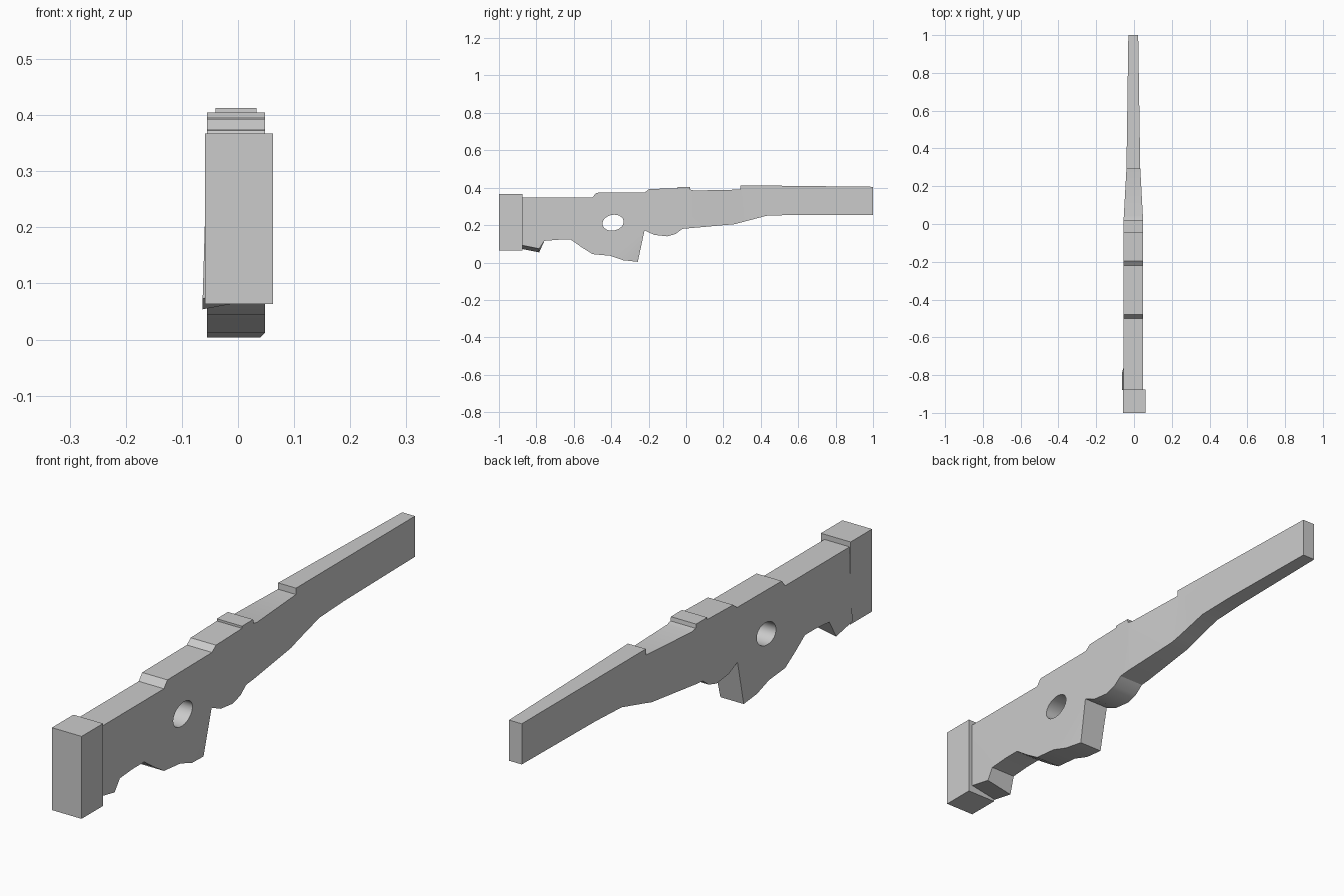
import bpy, bmesh, math
from mathutils import Vector

if "Cube" in bpy.data.objects:
    bpy.data.objects.remove(bpy.data.objects["Cube"])

grey = bpy.data.materials.new("plain grey")
grey.diffuse_color = (0.6, 0.6, 0.6, 1)
grey.use_nodes = True
grey.node_tree.nodes["Principled BSDF"].inputs["Base Color"].default_value = grey.diffuse_color


def finish(bm, name):
    bmesh.ops.recalc_face_normals(bm, faces=bm.faces)
    me = bpy.data.meshes.new(name)
    bm.to_mesh(me)
    bm.free()
    me.materials.append(grey)
    ob = bpy.data.objects.new(name, me)
    bpy.context.collection.objects.link(ob)
    return ob


def slab(points, x0, x1):
    """Side outline (y, z) pulled along x."""
    bm = bmesh.new()
    face = bm.faces.new([bm.verts.new((x0, y, z)) for y, z in points])
    new = bmesh.ops.extrude_face_region(bm, geom=[face])["geom"]
    for v in new:
        if isinstance(v, bmesh.types.BMVert):
            v.co.x = x1
    return bm


def lerp_table(table, y):
    for (a, l0, r0), (b, l1, r1) in zip(table, table[1:]):
        if y <= b:
            t = max(0, (y - a) / (b - a))
            return l0 + t * (l1 - l0), r0 + t * (r1 - r0)
    return table[-1][1:]


# Main body: side outline, top edge then underside
outline = [(-0.88, 0.348), (-0.5, 0.348), (-0.48, 0.373), (-0.22, 0.375), (-0.197, 0.393),
           (-0.045, 0.397), (-0.045, 0.405), (0.02, 0.405), (0.022, 0.39), (0.045, 0.385),
           (0.29, 0.39), (0.291, 0.413), (1.0, 0.405), (1.0, 0.255), (0.58, 0.255), (0.43, 0.25),
           (0.26, 0.205), (-0.02, 0.18), (-0.055, 0.153), (-0.1, 0.14), (-0.17, 0.148),
           (-0.222, 0.172), (-0.258, 0.004), (-0.335, 0.012), (-0.405, 0.036), (-0.5, 0.045),
           (-0.56, 0.083), (-0.615, 0.122), (-0.68, 0.122), (-0.757, 0.116), (-0.785, 0.064),
           (-0.88, 0.083)]
bm = slab(outline, -1, 1)
for y in (0.0225, 0.295):
    bmesh.ops.bisect_plane(bm, geom=bm.verts[:] + bm.edges[:] + bm.faces[:],
                           plane_co=(0, y, 0), plane_no=(0, 1, 0))
# Taper the thickness toward the thin end
widths = [(-1, -0.055, 0.048), (0.0225, -0.055, 0.048),
          (0.295, -0.04, 0.033), (1.0, -0.03, 0.022)]
for v in bm.verts:
    left, right = lerp_table(widths, v.co.y)
    side = v.co.x
    v.co.x = left if side < 0 else right
    # Skewed underside of the small front tooth
    if v.co.y < -0.77 and v.co.z < 0.1:
        v.co.z += 0.01 if side > 0 else -0.01
        v.co.x += -0.008 if side < 0 else -0.002
    # Lower lobe narrows a little on one side
    if -0.3 < v.co.y < -0.25 and v.co.z < 0.02 and side > 0:
        v.co.x = 0.04
bmesh.ops.triangulate(bm, faces=[f for f in bm.faces if abs(f.normal.x) > 0.7 or len(f.verts) > 4])
body = finish(bm, "body")

# Tilted oval hole
tilt = math.radians(12)
oval = []
for i in range(24):
    a = 2 * math.pi * i / 24
    u, w = 0.057 * math.cos(a), 0.042 * math.sin(a)
    oval.append((-0.39 + u * math.cos(tilt) - w * math.sin(tilt),
                 0.213 + u * math.sin(tilt) + w * math.cos(tilt)))
cutter = finish(slab(oval, -0.2, 0.2), "hole_cutter")
mod = body.modifiers.new("hole", 'BOOLEAN')
mod.operation = 'DIFFERENCE'
mod.solver = 'EXACT'
mod.object = cutter
bpy.context.view_layer.objects.active = body
body.select_set(True)
bpy.ops.object.modifier_apply(modifier=mod.name)
bpy.data.objects.remove(cutter)
bpy.ops.object.shade_smooth_by_angle(angle=math.radians(30))

# End block
block = [(-1, 0.063), (-0.875, 0.063), (-0.875, 0.367), (-1, 0.367)]
finish(slab(block, -0.059, 0.062), "end_block")
